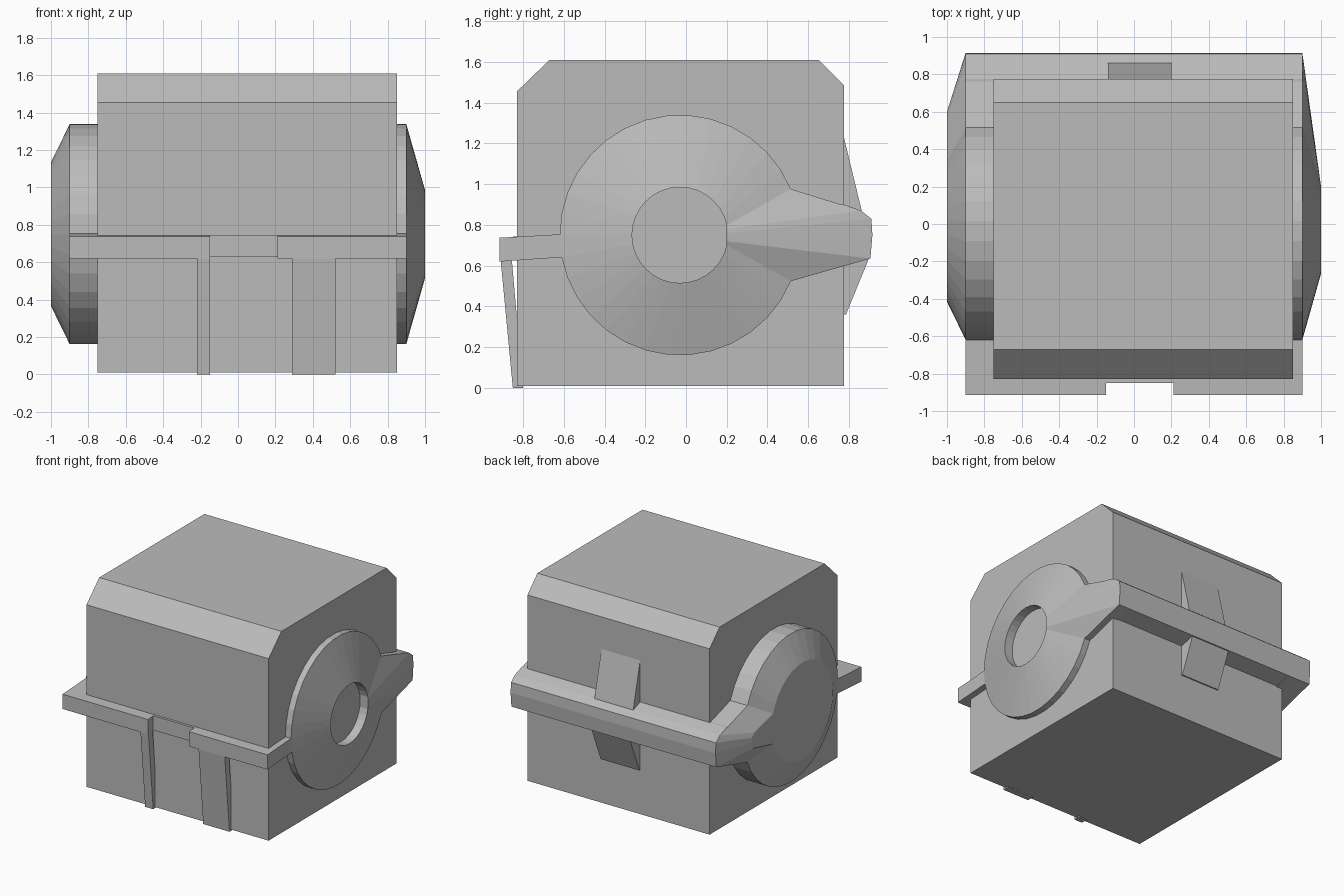
import bpy, bmesh
from math import cos, sin, radians

cube = bpy.data.objects.get("Cube")
if cube:
    bpy.data.objects.remove(cube, do_unlink=True)

grey = bpy.data.materials.new("plain grey")
grey.use_nodes = True
colour = (0.5, 0.5, 0.5, 1)
grey.diffuse_color = colour
grey.node_tree.nodes["Principled BSDF"].inputs["Base Color"].default_value = colour


def loft(name, rings):
    """Skin matching rings of (x, [(y, z), ...]) and close both ends."""
    bm = bmesh.new()
    loops = [[bm.verts.new((x, y, z)) for y, z in pts] for x, pts in rings]
    n = len(loops[0])
    for a, b in zip(loops, loops[1:]):
        for i in range(n):
            j = (i + 1) % n
            bm.faces.new((a[i], a[j], b[j], b[i]))
    bm.faces.new(loops[0])
    bm.faces.new(loops[-1])
    bmesh.ops.recalc_face_normals(bm, faces=bm.faces)
    mesh = bpy.data.meshes.new(name)
    bm.to_mesh(mesh)
    bm.free()
    mesh.materials.append(grey)
    obj = bpy.data.objects.new(name, mesh)
    bpy.context.collection.objects.link(obj)
    return obj


def prism(name, x0, x1, profile):
    return loft(name, [(x0, profile), (x1, profile)])


def hub_outline(radius, gap, lug):
    """Round hub, open towards the back, where a lug closes the outline."""
    steps = 30
    arc = []
    for i in range(steps + 1):
        a = radians(gap + (360 - 2 * gap) * i / steps)
        arc.append((-0.03 + radius * cos(a), 0.75 + radius * sin(a)))
    return arc + lug


# Main block with chamfered upper front and back edges
prism("body", -0.75, 0.85, [(-0.83, 0.01), (0.775, 0.01), (0.775, 1.485),
                            (0.65, 1.61), (-0.67, 1.61), (-0.83, 1.455)])

# Side hubs, each with a lug reaching the back bar
rim = hub_outline(0.59, 22.5, [(0.905, 0.635), (0.915, 0.75), (0.91, 0.83), (0.86, 0.87)])
mouth = hub_outline(0.235, 12, [(0.2, 0.72), (0.2, 0.74), (0.2, 0.76), (0.2, 0.78)])
cap = hub_outline(0.385, 18, [(0.59, 0.69), (0.6, 0.74), (0.6, 0.78), (0.57, 0.81)])
loft("left_hub", [(0.8, rim), (0.9, rim), (1.0, mouth), (0.93, mouth)])
loft("right_hub", [(-0.7, rim), (-0.9, rim), (-1.0, cap)])

# Front band in two arms with a recessed centre
band = [(-0.915, 0.62), (-0.55, 0.645), (-0.55, 0.758), (-0.915, 0.737)]
prism("band_right_arm", -0.9, -0.15, band)
prism("band_left_arm", 0.21, 0.9, band)
prism("band_centre", -0.15, 0.21, [(-0.85, 0.628), (-0.7, 0.628), (-0.7, 0.742), (-0.85, 0.742)])

# Slanted front straps under the band
strap = [(-0.91, 0.63), (-0.855, 0.63), (-0.8, 0.0), (-0.85, 0.0)]
prism("narrow_strap", -0.22, -0.15, strap)
prism("wide_strap", 0.29, 0.52, strap)

# Rounded bar along the back
prism("back_bar", -0.9, 0.9, [(0.7, 0.6), (0.775, 0.605), (0.905, 0.635), (0.915, 0.75),
                              (0.91, 0.83), (0.86, 0.87), (0.775, 0.9), (0.7, 0.9)])

# Wedge clasp above and below the back bar
prism("back_clasp", -0.14, 0.2, [(0.72, 1.23), (0.775, 1.23), (0.86, 0.88), (0.9, 0.64),
                                 (0.785, 0.36), (0.72, 0.36)])
